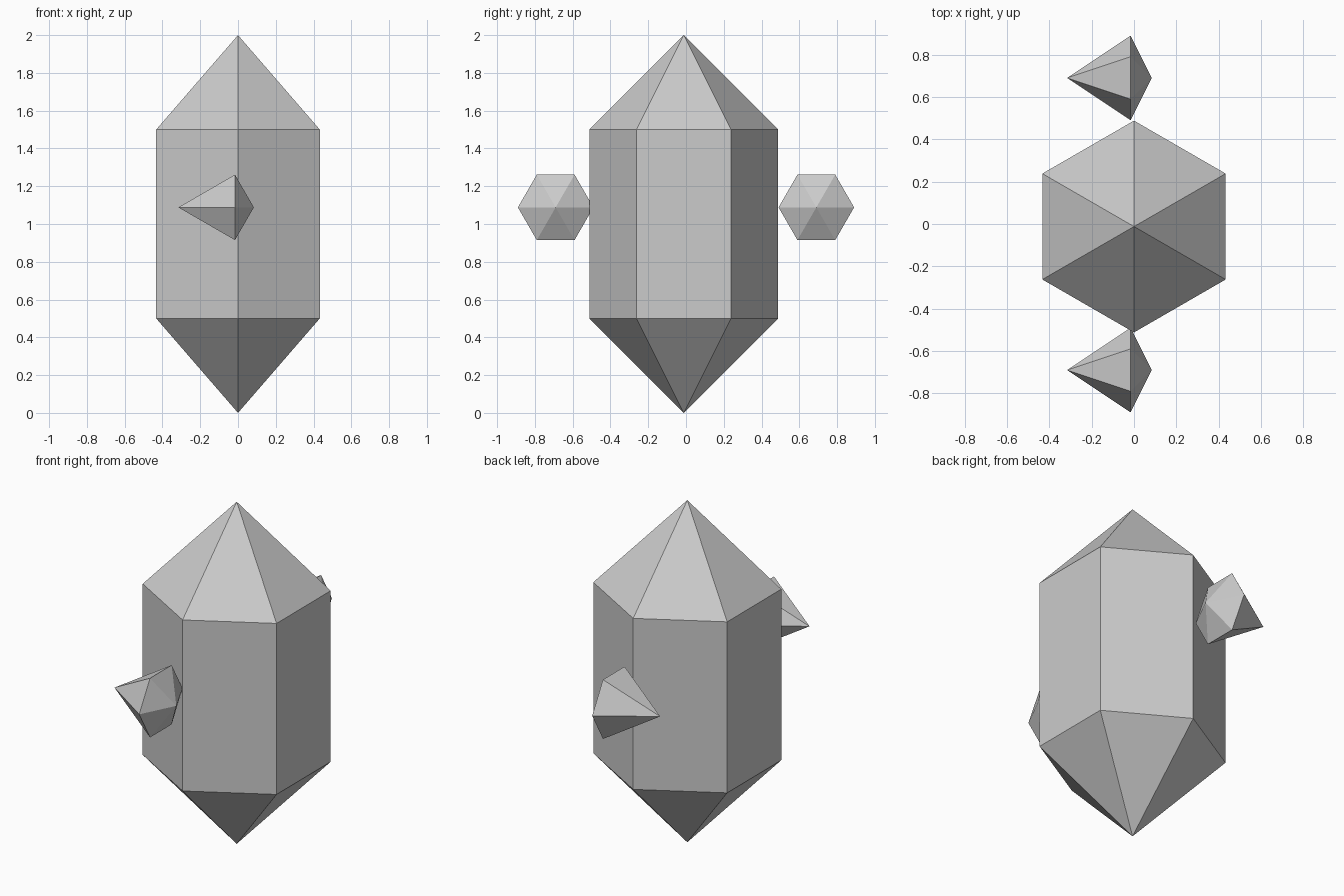
import bpy
import bmesh
from math import radians
from mathutils import Matrix

if "Cube" in bpy.data.objects:
    bpy.data.objects.remove(bpy.data.objects["Cube"])

SIDES = 6


def crystal(name, radius, low_tip, rings, high_tip, matrix):
    """Hexagonal crystal along local z, corners on +y and -y."""
    bm = bmesh.new()
    loops = []
    for z in rings:
        ring = bmesh.ops.create_circle(
            bm, segments=SIDES, radius=radius,
            matrix=Matrix.Translation((0, 0, z)))
        loops.append(list({e for v in ring["verts"] for e in v.link_edges}))
    # Side walls between neighbouring rings
    for a, b in zip(loops, loops[1:]):
        bmesh.ops.bridge_loops(bm, edges=a + b)
    # Pointed ends
    for z, edges in ((low_tip, loops[0]), (high_tip, loops[-1])):
        tip = bm.verts.new((0, 0, z))
        for e in edges:
            bm.faces.new((e.verts[0], e.verts[1], tip))
    bmesh.ops.recalc_face_normals(bm, faces=bm.faces[:])
    bm.transform(matrix)
    mesh = bpy.data.meshes.new(name)
    bm.to_mesh(mesh)
    bm.free()
    obj = bpy.data.objects.new(name, mesh)
    bpy.context.collection.objects.link(obj)
    return obj


# Large upright crystal body
crystal("crystal_body", 0.5, 0.0, [0.5, 1.5], 2.0,
        Matrix.Translation((0, -0.012, 0)))

# Small side crystals, long tip towards -x and short tip towards +x
for name, y in (("front_shard", -0.69), ("back_shard", 0.69)):
    crystal(name, 0.2, -0.3, [0.0], 0.1,
            Matrix.Translation((-0.016, y, 1.088))
            @ Matrix.Rotation(radians(90), 4, 'Y'))
